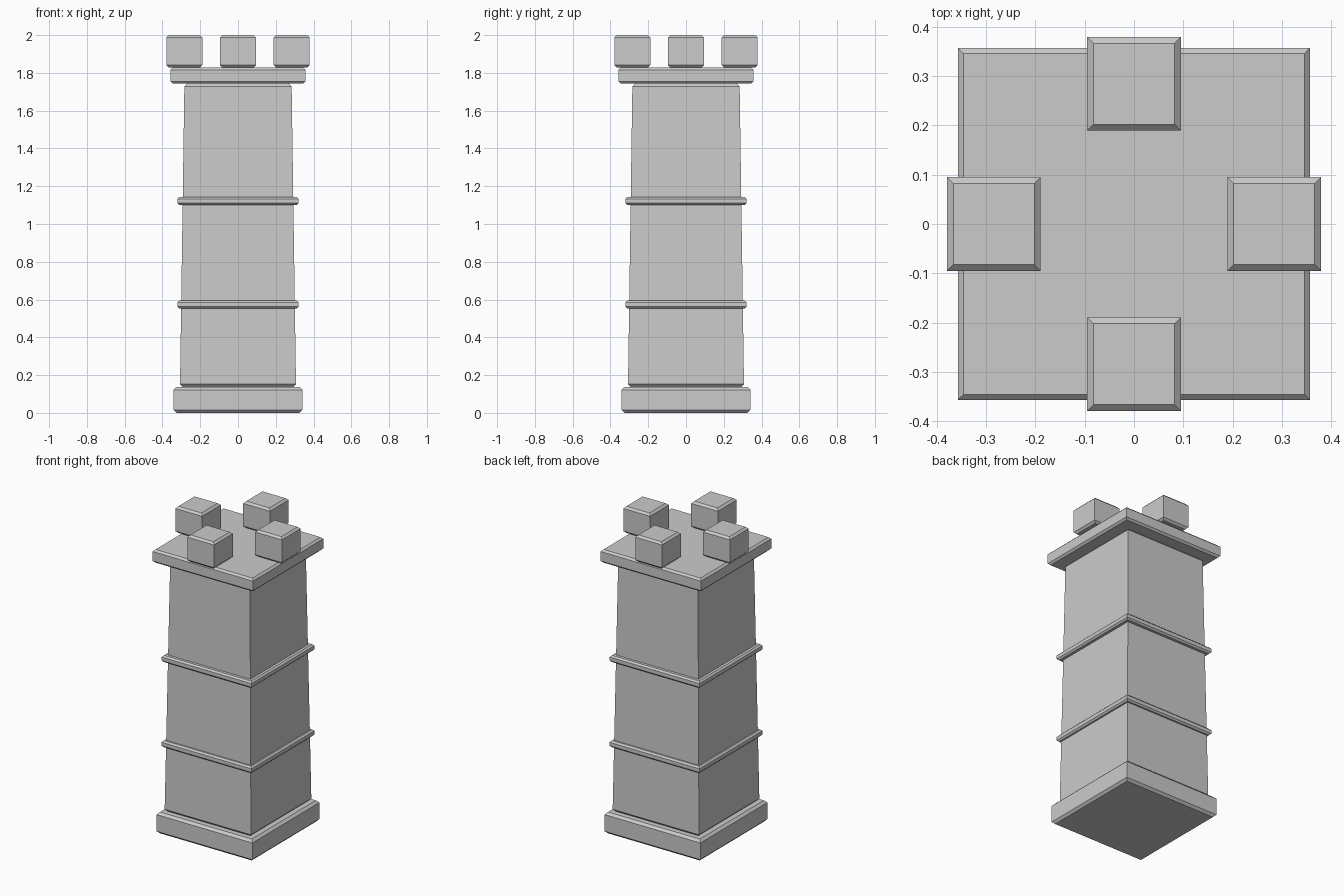
import bpy, bmesh

if "Cube" in bpy.data.objects:
    bpy.data.objects.remove(bpy.data.objects["Cube"])


def square_block(name, z0, z1, half0, half1, ch, cx=0.0, cy=0.0):
    """Square block, optionally tapered, with chamfered top and bottom rims."""
    profile = [(half0 - ch, z0), (half0, z0 + ch), (half1, z1 - ch), (half1 - ch, z1)]
    bm = bmesh.new()
    rings = [[bm.verts.new((sx * r, sy * r, z))
              for sx, sy in ((-1, -1), (1, -1), (1, 1), (-1, 1))] for r, z in profile]
    for lo, hi in zip(rings, rings[1:]):
        for i in range(4):
            j = (i + 1) % 4
            bm.faces.new((lo[i], lo[j], hi[j], hi[i]))
    bm.faces.new(rings[0][::-1])
    bm.faces.new(rings[-1])
    mesh = bpy.data.meshes.new(name)
    bm.to_mesh(mesh)
    bm.free()
    obj = bpy.data.objects.new(name, mesh)
    obj.location = (cx, cy, 0)
    bpy.context.collection.objects.link(obj)
    return obj


# Plinth, tapered shaft and top slab
square_block("base_plinth", 0.0, 0.137, 0.341, 0.341, 0.015)
square_block("tower_shaft", 0.137, 1.743, 0.307, 0.284, 0.015)
square_block("top_slab", 1.743, 1.828, 0.357, 0.357, 0.012)

# Thin bands around the shaft
for name, z in (("lower_band", 0.552), ("upper_band", 1.1)):
    square_block(name, z, z + 0.043, 0.32, 0.32, 0.01)

# Battlement blocks centred on each side
for name, dx, dy in (("front", 0, -1), ("right", 1, 0), ("back", 0, 1), ("left", -1, 0)):
    square_block(name + "_battlement", 1.828, 2.0, 0.095, 0.095, 0.013,
                 dx * 0.284, dy * 0.284)
